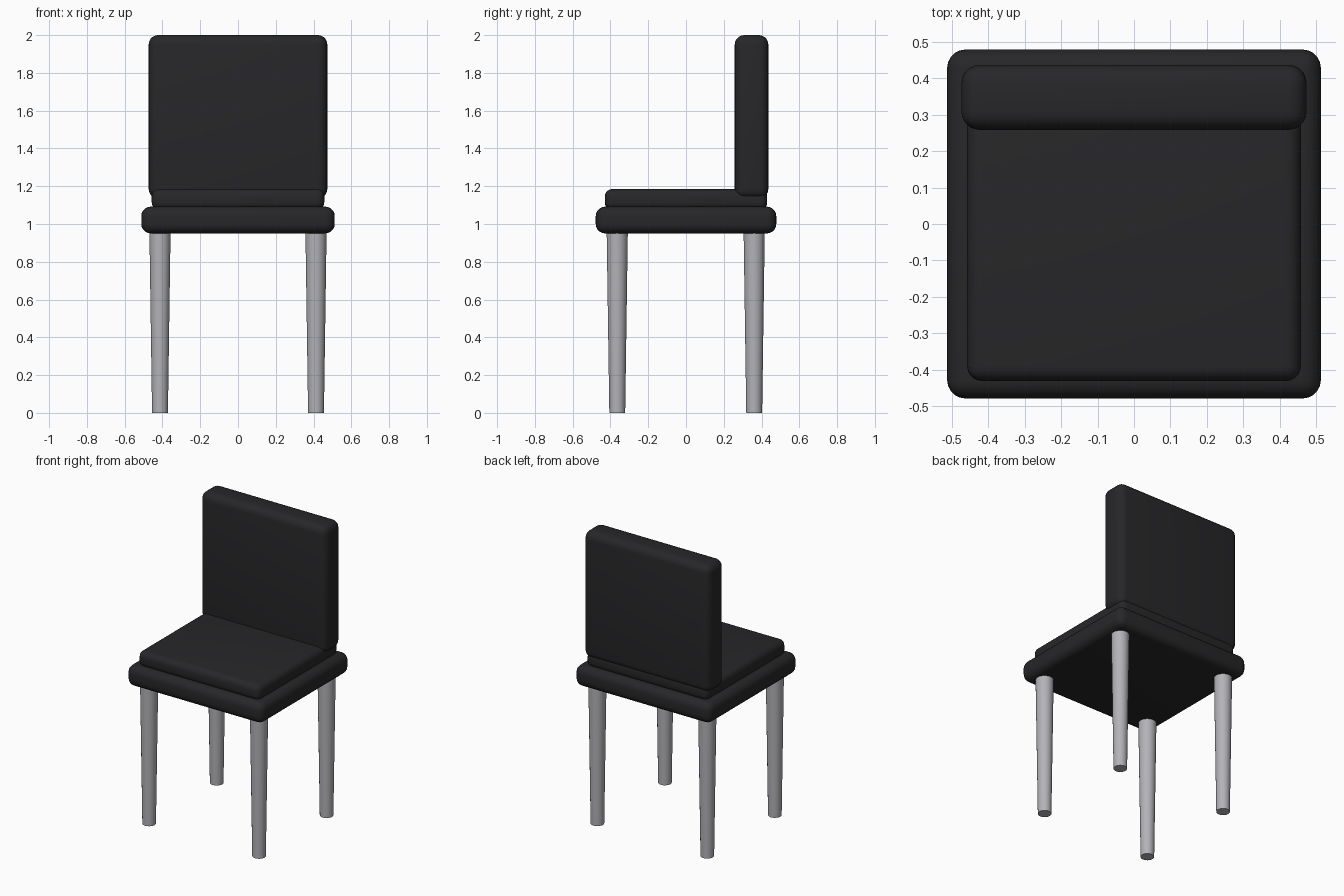
import bpy

if "Cube" in bpy.data.objects:
    bpy.data.objects.remove(bpy.data.objects["Cube"])


def material(name, color):
    mat = bpy.data.materials.new(name)
    mat.diffuse_color = (*color, 1)
    mat.use_nodes = True
    mat.node_tree.nodes["Principled BSDF"].inputs["Base Color"].default_value = mat.diffuse_color
    return mat


black = material("black_upholstery", (0.02, 0.02, 0.022))
metal = material("grey_metal", (0.45, 0.45, 0.48))


def finish(obj, name, mat):
    obj.name = name
    obj.data.materials.append(mat)
    bpy.ops.object.shade_smooth_by_angle(angle=0.6)


def padded_box(name, low, high, radius):
    """Box between two corners with rounded edges."""
    center = [(a + b) / 2 for a, b in zip(low, high)]
    bpy.ops.mesh.primitive_cube_add(size=1, location=center)
    obj = bpy.context.object
    obj.scale = [b - a for a, b in zip(low, high)]
    bpy.ops.object.transform_apply(location=False, rotation=False, scale=True)
    bevel = obj.modifiers.new("rounding", 'BEVEL')
    bevel.width = radius
    bevel.segments = 5
    bpy.ops.object.modifier_apply(modifier=bevel.name)
    finish(obj, name, black)


# Upholstered parts
padded_box("seat_base", (-0.512, -0.478, 0.95), (0.512, 0.478, 1.092), 0.05)
padded_box("seat_cushion", (-0.457, -0.43, 1.075), (0.457, 0.43, 1.185), 0.04)
padded_box("backrest", (-0.473, 0.258, 1.135), (0.473, 0.436, 2.0), 0.05)

# Tapered round legs, narrow at the floor
LEG_TOP = 0.96
for y, row in ((-0.364, "front"), (0.361, "back")):
    for x, side in ((-0.413, "left"), (0.413, "right")):
        bpy.ops.mesh.primitive_cone_add(vertices=32, radius1=0.042, radius2=0.056,
                                        depth=LEG_TOP, location=(x, y, LEG_TOP / 2))
        finish(bpy.context.object, f"{row}_{side}_leg", metal)
